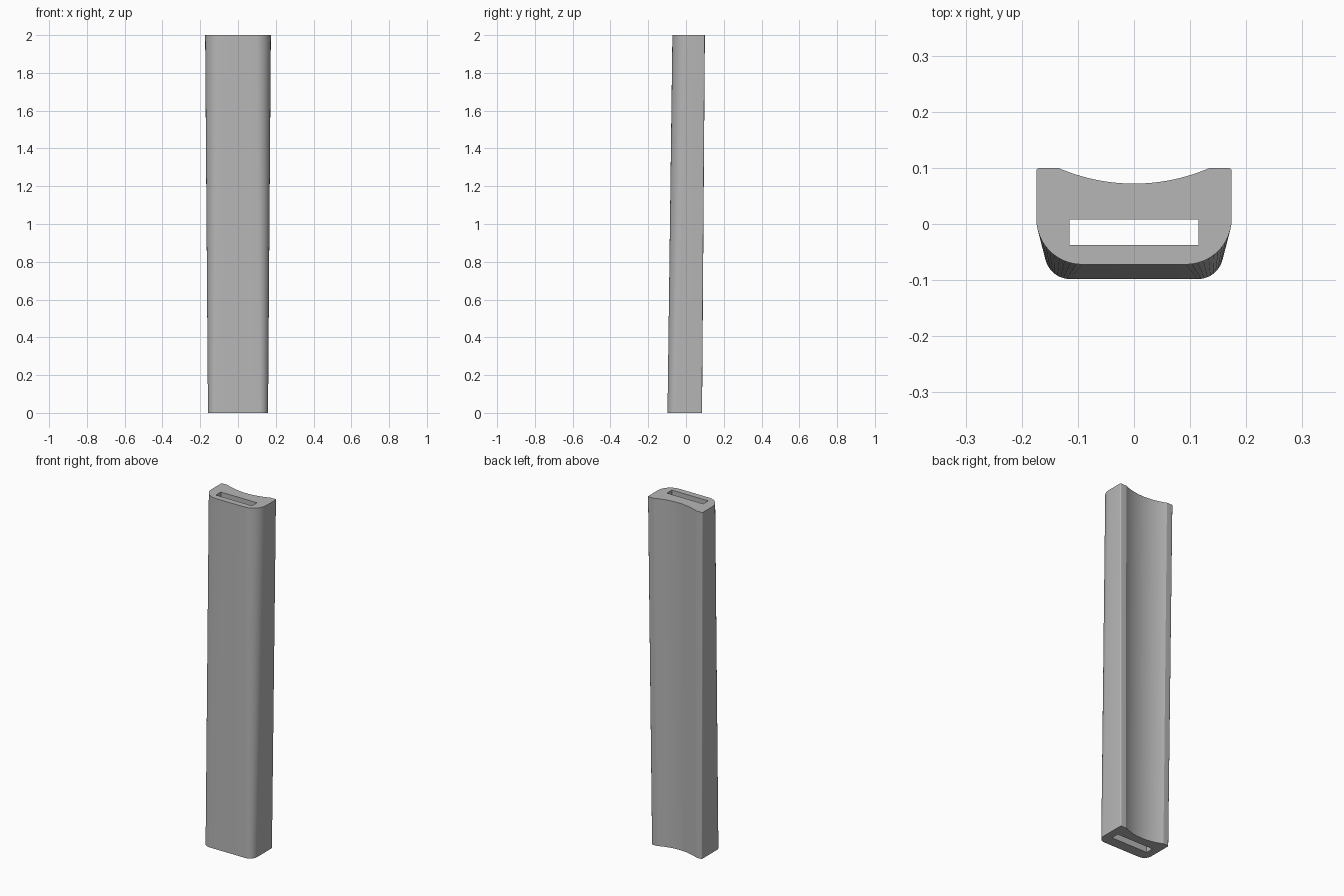
import bpy, bmesh
from math import sin, cos, pi, radians

cube = bpy.data.objects.get("Cube")
if cube:
    bpy.data.objects.remove(cube, do_unlink=True)

grey = bpy.data.materials.new("plain grey")
grey.use_nodes = True
colour = (0.47, 0.47, 0.47, 1)
grey.diffuse_color = colour
grey.node_tree.nodes["Principled BSDF"].inputs["Base Color"].default_value = colour


def arc(cx, cy, r, start, steps):
    """Quarter circle, counter-clockwise from the start angle."""
    angles = [start + pi / 2 * i / steps for i in range(steps + 1)]
    return [(cx + r * cos(a), cy + r * sin(a)) for a in angles]


def section(half, front, back, radius, groove, sag):
    """Rounded front, flat sides, and a hollow arc across the back."""
    small = 0.006
    right = arc(half - radius, front + radius, radius, -pi / 2, 12)
    right += arc(half - small, back - small, small, 0, 6)
    # circular groove through the rim points and the lowest point
    r = (groove ** 2 + sag ** 2) / (2 * sag)
    steps = 16
    for i in range(steps):
        x = groove * (1 - i / steps)
        right.append((x, back - sag + r - (r * r - x * x) ** 0.5))
    left = [(-x, y) for x, y in reversed(right)]
    return right + [(0, back - sag)] + left


bm = bmesh.new()


def ring(points, z):
    verts = [bm.verts.new((x, y, z)) for x, y in points]
    edges = [bm.edges.new((verts[i - 1], verts[i])) for i in range(len(verts))]
    return verts, edges


def walls(low, high):
    for i in range(len(low)):
        bm.faces.new((low[i - 1], low[i], high[i], high[i - 1]))


# Tapered outer body and straight slot running through it
slot = [(-0.115, -0.037), (0.115, -0.037), (0.115, 0.008), (-0.115, 0.008)]
outer_low, edges_low = ring(section(0.159, -0.098, 0.085, 0.045, 0.124, 0.027), 0)
outer_high, edges_high = ring(section(0.174, -0.072, 0.1, 0.081, 0.135, 0.028), 2)
slot_low, slot_edges_low = ring(slot, 0)
slot_high, slot_edges_high = ring(slot, 2)
walls(outer_low, outer_high)
walls(slot_low, slot_high)

# End faces with the slot left open
for edges, z in ((edges_low + slot_edges_low, -1), (edges_high + slot_edges_high, 1)):
    bmesh.ops.triangle_fill(bm, edges=edges, use_beauty=True, normal=(0, 0, z))
bmesh.ops.recalc_face_normals(bm, faces=bm.faces)

mesh = bpy.data.meshes.new("slotted_grip")
bm.to_mesh(mesh)
bm.free()
mesh.materials.append(grey)
body = bpy.data.objects.new("slotted_grip", mesh)
bpy.context.collection.objects.link(body)

bpy.ops.object.select_all(action="DESELECT")
body.select_set(True)
bpy.context.view_layer.objects.active = body
bpy.ops.object.shade_smooth_by_angle(angle=radians(19))
